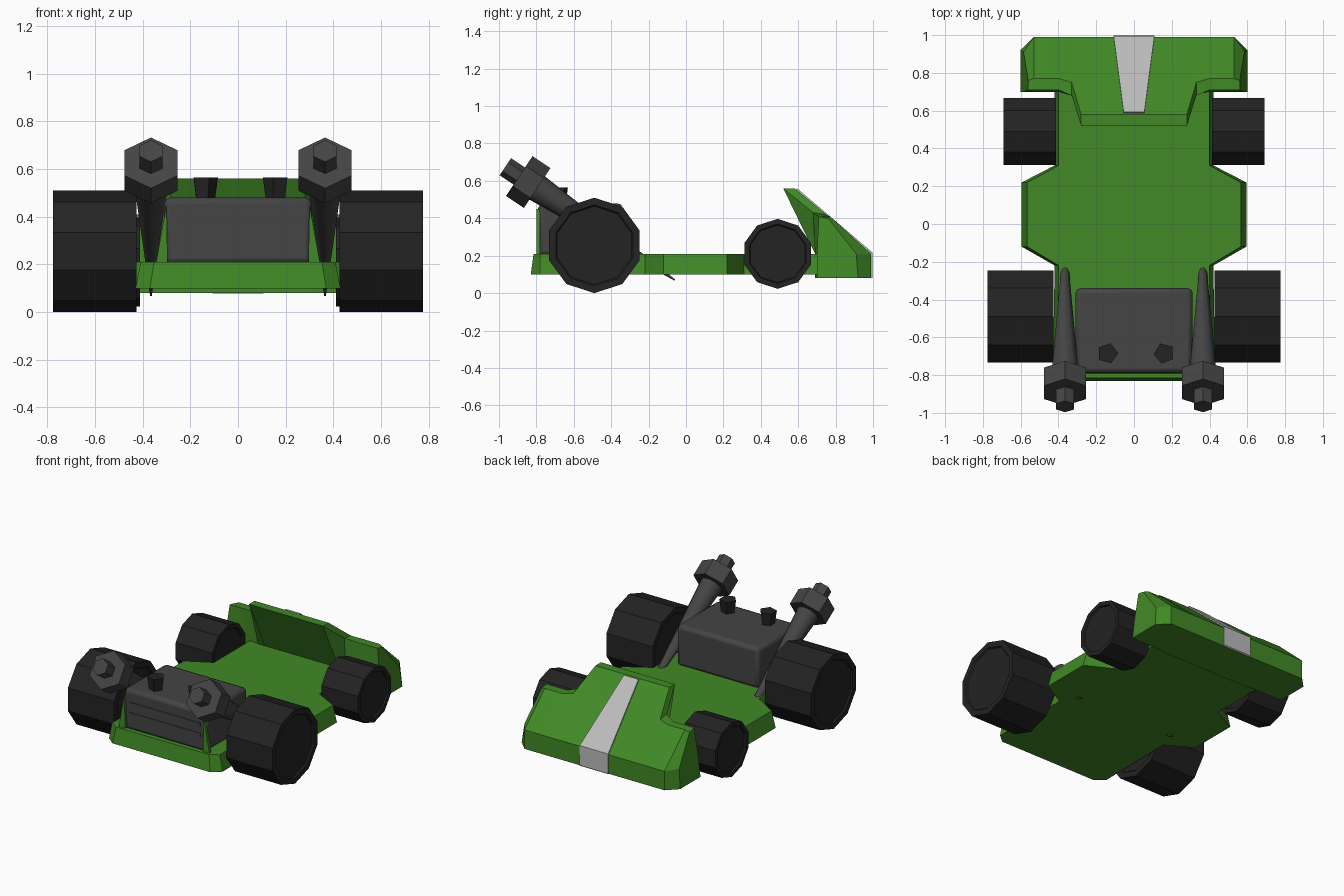
import bpy, bmesh, math
from mathutils import Vector

if "Cube" in bpy.data.objects:
    bpy.data.objects.remove(bpy.data.objects["Cube"], do_unlink=True)


def material(name, r, g, b):
    m = bpy.data.materials.new(name)
    m.use_nodes = True
    m.diffuse_color = (r, g, b, 1)
    m.node_tree.nodes["Principled BSDF"].inputs["Base Color"].default_value = (r, g, b, 1)
    return m


GREEN = material("green_paint", .052, .25, .019)
STRIPE = material("light_grey_stripe", .5, .5, .5)
METAL = material("dark_grey_metal", .058, .058, .058)
RUBBER = material("black_rubber", .017, .017, .017)


def loft(name, loops, mat, bevel=0, angle=30):
    """Skin a row of equal loops and cap both ends."""
    bm = bmesh.new()
    rows = [[bm.verts.new(p) for p in loop] for loop in loops]
    n = len(rows[0])
    for a, b in zip(rows, rows[1:]):
        for i in range(n):
            j = (i + 1) % n
            bm.faces.new((a[i], a[j], b[j], b[i]))
    bm.faces.new(rows[0])
    bm.faces.new(rows[-1])
    bmesh.ops.recalc_face_normals(bm, faces=bm.faces)
    mesh = bpy.data.meshes.new(name)
    bm.to_mesh(mesh)
    bm.free()
    mesh.materials.append(mat)
    ob = bpy.data.objects.new(name, mesh)
    bpy.context.collection.objects.link(ob)
    if bevel:
        mod = ob.modifiers.new("rounded_edges", "BEVEL")
        mod.width, mod.segments = bevel, 2
    bpy.ops.object.select_all(action="DESELECT")
    ob.select_set(True)
    bpy.context.view_layer.objects.active = ob
    bpy.ops.object.shade_smooth_by_angle(angle=math.radians(angle))
    return ob


def ring(centre, axis, up, r, n):
    """Regular polygon around an axis, with its first corner at up."""
    side = axis.cross(up)
    turns = [math.tau * i / n for i in range(n)]
    return [centre + r * (math.cos(t) * up + math.sin(t) * side) for t in turns]


def box(name, x, y, z, mat, bevel=0):
    loops = [[(x[0], y[0], h), (x[1], y[0], h), (x[1], y[1], h), (x[0], y[1], h)] for h in z]
    return loft(name, loops, mat, bevel)


# Floor pan: mirrored outline, slightly narrower on top
half = [(.37, -.83), (.43, -.78), (.42, -.22), (.595, -.12), (.595, .22), (.42, .31), (.42, .74)]
outline = half + [(-x, y) for x, y in reversed(half)]
loft("floor_pan", [[(x, y, .1) for x, y in outline],
                   [(x * .95, max(y, -.815), .21) for x, y in outline]], GREEN, angle=20)

# Nose: side profiles lofted across the width, raised in the middle
profiles = [
    (.28, [(.69, .08), (.69, .21), (.52, .56), (.58, .56), (.99, .21), (.99, .08)]),
    (.33, [(.69, .08), (.69, .21), (.68, .43), (.75, .42), (.99, .21), (.99, .08)]),
    (.40, [(.7, .08), (.7, .21), (.71, .41), (.77, .41), (.99, .21), (.99, .08)]),
    (.53, [(.7, .08), (.7, .21), (.71, .41), (.77, .41), (.99, .21), (.99, .08)]),
]
side = [[(x, y, z) for y, z in pts] for x, pts in profiles]
side.append([(.6, .7, .08), (.585, .7, .21), (.56, .71, .41),
             (.56, .76, .4), (.585, .91, .21), (.6, .92, .08)])
mirrored = [[(-x, y, z) for x, y, z in loop] for loop in reversed(side)]
loft("nose", mirrored + side, GREEN, angle=25)

# Stripe plate following the nose slope
path = [(.055, .587, .555), (.108, .99, .212), (.108, .992, .078)]
loft("nose_stripe", [[(-w, y, z), (w, y, z), (w, y + .006, z + .006), (-w, y + .006, z + .006)]
                     for w, y, z in path], STRIPE)

# Engine block with thin front ribs
box("engine_block", (-.31, .31), (-.79, -.34), (.2, .48), METAL, bevel=.025)
for i, z in enumerate((.3, .37)):
    box(f"engine_rib_{i}", (-.27, .27), (-.795, -.788), (z, z + .025), METAL)

# Filler caps on the engine
UP, BACK = Vector((0, 0, 1)), Vector((0, 1, 0))
for name, x, lean in (("right_cap", -.14, .3), ("left_cap", .16, -.4)):
    turn = (BACK + Vector((lean, 0, 0))).normalized()
    loft(name, [ring(Vector((x, -.685, .47)), UP, turn, .043, 5),
                ring(Vector((x, -.685, .565)), UP, turn, .056, 5)], RUBBER)

# Exhaust axis
AXIS = Vector((0, -.83, .555)).normalized()
CROSS = Vector((0, .555, .83)).normalized()


def wheel(name, s, x0, x1, y, z, r):
    steps = [(x0 + .01, .82), (x0, .85), (x0, 1), (x1, 1), (x1, .85), (x1 - .01, .82)]
    loft(name, [ring(Vector((s * x, y, z)), Vector((1, 0, 0)), UP, r * k, 10) for x, k in steps],
         RUBBER, angle=20)


for s, tag in ((1, "left"), (-1, "right")):
    wheel(f"{tag}_large_wheel", s, .425, .775, -.49, .255, .255)
    wheel(f"{tag}_small_wheel", s, .412, .69, .49, .21, .187)
    # Tapered exhaust pipe, hexagonal collar and outlet
    start = Vector((s * .365, -.06, .07))
    spans = {"pipe": (0, .9, .004, .076, 10), "collar": (.885, 1, .128, .128, 6),
             "outlet": (.99, 1.09, .055, .055, 6)}
    for part, (a, b, ra, rb, n) in spans.items():
        loft(f"{tag}_exhaust_{part}", [ring(start + AXIS * a, AXIS, CROSS, ra, n),
                                       ring(start + AXIS * b, AXIS, CROSS, rb, n)],
             METAL, angle=40)
    # Small bracket beside the engine
    tri = [(.295, .2), (.345, .2), (.3, .45)]
    loft(f"{tag}_engine_bracket", [[(s * x, y, z) for x, z in tri] for y in (-.8, -.78)], GREEN)
